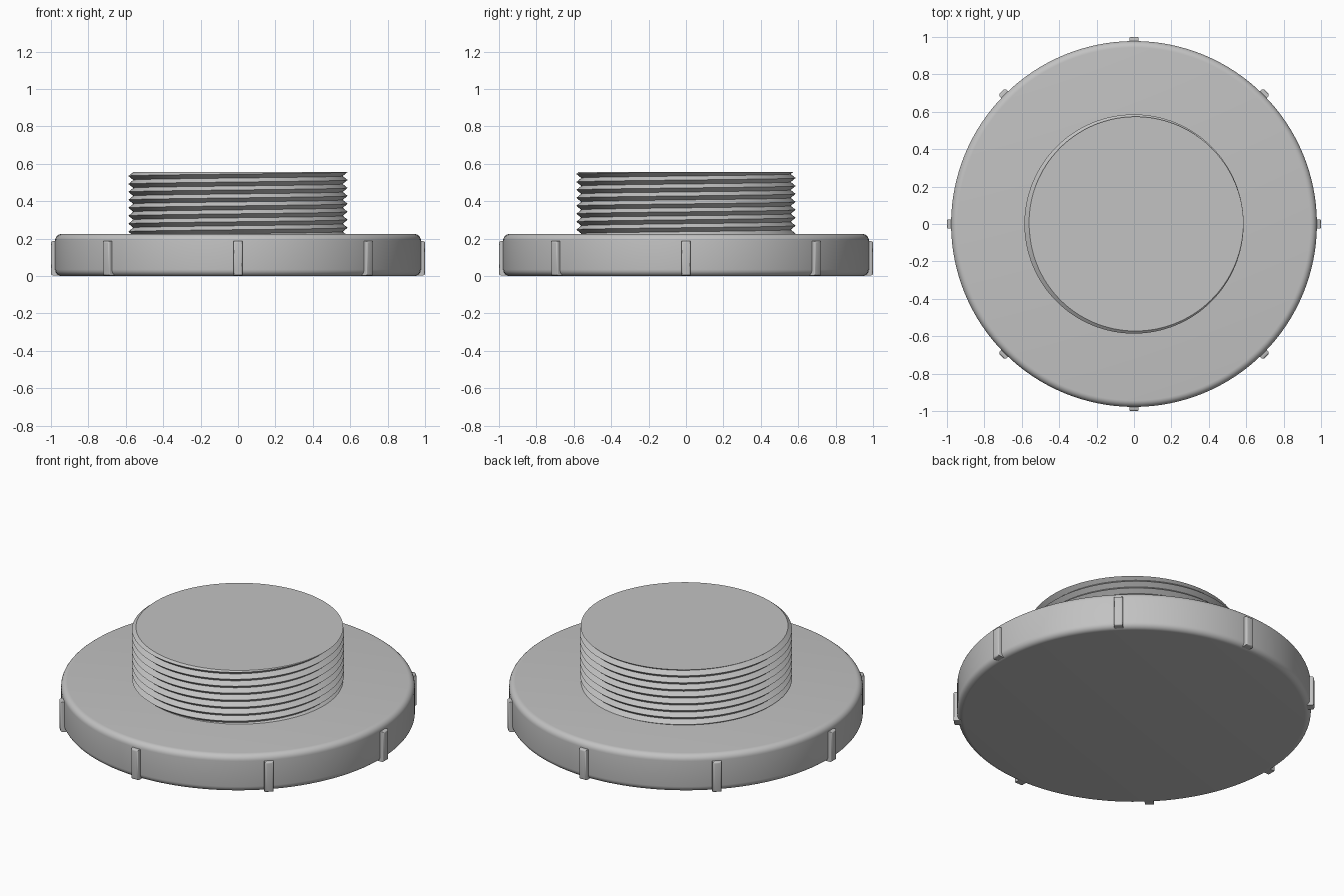
import bpy, bmesh
from math import pi, sin, cos, radians
from mathutils import Matrix

cube = bpy.data.objects.get("Cube")
if cube:
    bpy.data.objects.remove(cube, do_unlink=True)

grey = bpy.data.materials.new("plain grey")
grey.use_nodes = True
COLOUR = (0.54, 0.54, 0.54, 1)
grey.diffuse_color = COLOUR
grey.node_tree.nodes["Principled BSDF"].inputs["Base Color"].default_value = COLOUR


def finish(bm, name, angle=35):
    """Turn a bmesh into a named, smooth-shaded object."""
    bmesh.ops.recalc_face_normals(bm, faces=bm.faces)
    mesh = bpy.data.meshes.new(name)
    bm.to_mesh(mesh)
    bm.free()
    mesh.materials.append(grey)
    obj = bpy.data.objects.new(name, mesh)
    bpy.context.collection.objects.link(obj)
    bpy.ops.object.select_all(action="DESELECT")
    obj.select_set(True)
    bpy.context.view_layer.objects.active = obj
    bpy.ops.object.shade_smooth_by_angle(angle=radians(angle))
    return obj


# Round cap with filleted top and bottom rims
CAP_R, CAP_H, FILLET = 0.978, 0.225, 0.035
bm = bmesh.new()
bmesh.ops.create_cone(bm, cap_ends=True, segments=128, radius1=CAP_R, radius2=CAP_R,
                      depth=CAP_H, matrix=Matrix.Translation((0, 0, CAP_H / 2)))
rims = [e for e in bm.edges if abs(e.verts[0].co.z - e.verts[1].co.z) < 0.001]
bmesh.ops.bevel(bm, geom=rims, offset=FILLET, segments=6, profile=0.5, affect="EDGES")
finish(bm, "cap_disc")

# Eight grip ribs around the rim
RIB_LOW, RIB_TOP, RIB_W, RIB_DEEP = 0.004, 0.187, 0.05, 0.07
for i in range(8):
    bm = bmesh.new()
    shape = (Matrix.Translation((1 - RIB_DEEP / 2, 0, (RIB_LOW + RIB_TOP) / 2))
             @ Matrix.Diagonal((RIB_DEEP, RIB_W, RIB_TOP - RIB_LOW, 1)))
    bmesh.ops.create_cube(bm, size=1, matrix=shape)
    outer = [e for e in bm.edges if all(v.co.x > 0.99 for v in e.verts)]
    bmesh.ops.bevel(bm, geom=outer, offset=0.01, segments=3, profile=0.5, affect="EDGES")
    bm.transform(Matrix.Rotation(i * pi / 4, 4, "Z"))
    finish(bm, f"grip_rib_{i + 1}")

# Solid plug with a helical V thread, trimmed flat at both ends
STEPS, PITCH, CREST, ROOT = 128, 0.0425, 0.586, 0.56
LOW, TOP, FIRST_CREST = 0.22, 0.557, 0.535
ROWS = range(-24, 6)


def thread_point(step, row):
    turn = step / STEPS
    z = min(max(FIRST_CREST + PITCH * (row / 2 + turn - 0.5), LOW), TOP)
    phase = (z - FIRST_CREST) / PITCH - turn + 0.5
    away = 2 * abs(phase - round(phase))
    r = CREST + (ROOT - CREST) * away
    return r * cos(turn * 2 * pi), r * sin(turn * 2 * pi), z


bm = bmesh.new()
for step in range(STEPS):
    left = [bm.verts.new(thread_point(step, row)) for row in ROWS]
    right = [bm.verts.new(thread_point(step + 1, row)) for row in ROWS]
    for k in range(len(left) - 1):
        bm.faces.new((left[k], right[k], right[k + 1], left[k + 1]))
bmesh.ops.remove_doubles(bm, verts=bm.verts, dist=0.00005)
for end in (LOW, TOP):
    ring = [v for v in bm.verts if abs(v.co.z - end) < 0.0001]
    ring.sort(key=lambda v: Matrix.Identity(2).row[0].angle_signed(v.co.xy))
    bm.faces.new(ring)
finish(bm, "threaded_plug", 30)
